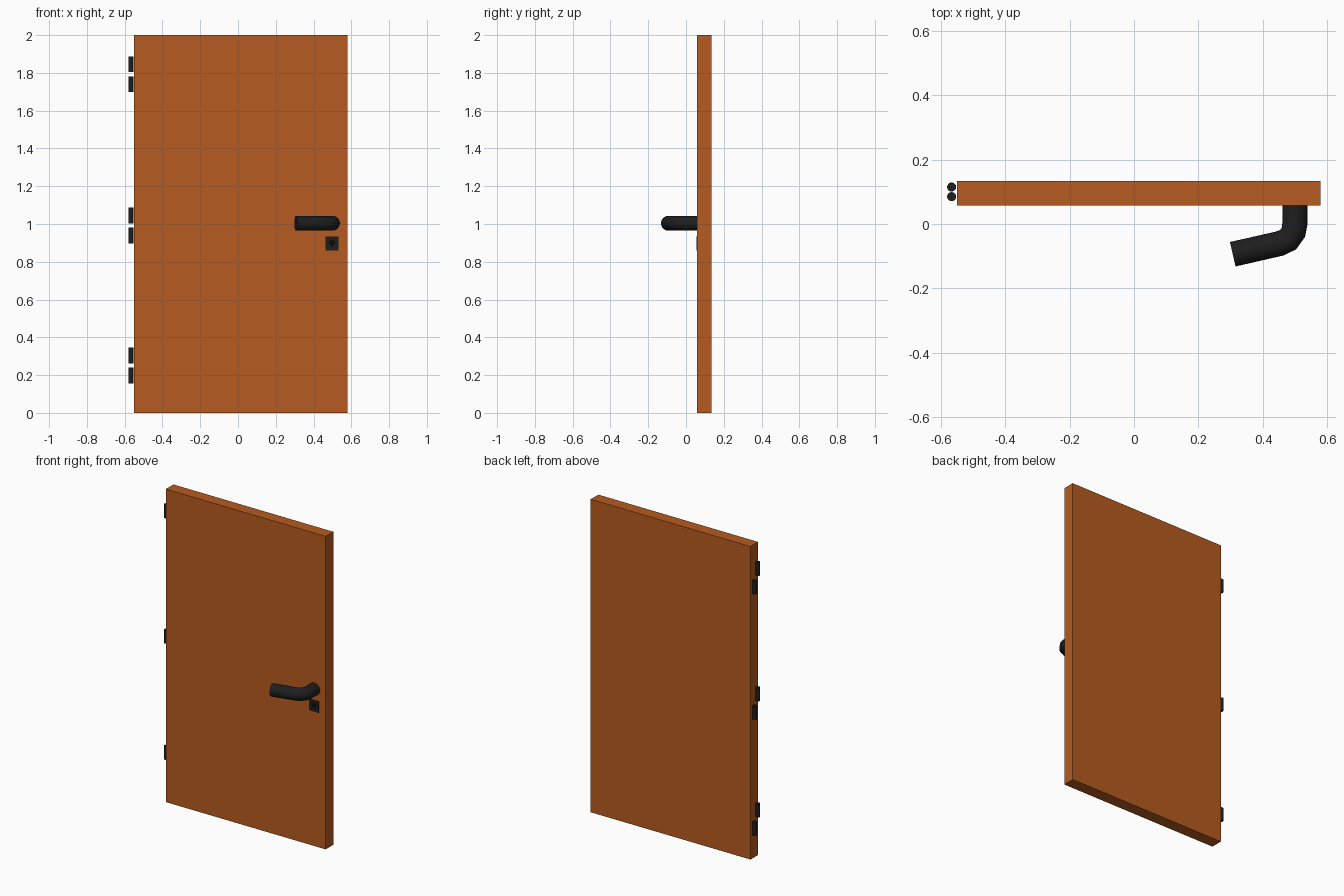
import bpy, bmesh, math
from mathutils import Vector

if "Cube" in bpy.data.objects:
    bpy.data.objects.remove(bpy.data.objects["Cube"])


def material(name, rgb):
    m = bpy.data.materials.new(name)
    m.diffuse_color = (*rgb, 1)
    m.use_nodes = True
    m.node_tree.nodes["Principled BSDF"].inputs["Base Color"].default_value = m.diffuse_color
    return m


wood = material("wood", (0.47, 0.105, 0.014))
black = material("black_metal", (0.013, 0.013, 0.013))
dark = material("keyhole_dark", (0.003, 0.003, 0.003))


def box(name, lo, hi, mat):
    lo, hi = Vector(lo), Vector(hi)
    bpy.ops.mesh.primitive_cube_add(size=1, location=(lo + hi) / 2)
    ob = bpy.context.object
    ob.name = name
    ob.scale = hi - lo
    bpy.ops.object.transform_apply(location=False, rotation=False, scale=True)
    ob.data.materials.append(mat)
    return ob


def smooth(ob, angle=35):
    bpy.ops.object.select_all(action='DESELECT')
    ob.select_set(True)
    bpy.context.view_layer.objects.active = ob
    bpy.ops.object.shade_smooth_by_angle(angle=math.radians(angle))


def tube(name, path, radius, sides, mat):
    # sweep a round section along a path lying in a horizontal plane
    pts = [Vector(p) for p in path]
    bm = bmesh.new()
    rings = []
    for i, p in enumerate(pts):
        a = (p - pts[max(i - 1, 0)]).normalized()
        b = (pts[min(i + 1, len(pts) - 1)] - p).normalized()
        t = (a + b).normalized()
        side = t.cross(Vector((0, 0, 1))).normalized()
        rings.append([bm.verts.new(p + side * radius * math.cos(k * math.tau / sides)
                                   + Vector((0, 0, radius * math.sin(k * math.tau / sides))))
                      for k in range(sides)])
    for r, s in zip(rings, rings[1:]):
        for k in range(sides):
            n = (k + 1) % sides
            bm.faces.new((r[k], r[n], s[n], s[k]))
    bm.faces.new(rings[0])
    bm.faces.new(rings[-1])
    bmesh.ops.recalc_face_normals(bm, faces=bm.faces)
    me = bpy.data.meshes.new(name)
    bm.to_mesh(me)
    bm.free()
    me.materials.append(mat)
    ob = bpy.data.objects.new(name, me)
    bpy.context.collection.objects.link(ob)
    smooth(ob)
    return ob


# Door leaf
FRONT = 0.057
box("door_leaf", (-0.55, FRONT, 0), (0.58, 0.134, 2), wood)

# Lever handle: stem, bend and grip in one sweep
tube("door_handle", [(0.5, 0.06, 1.004), (0.5, 0.0, 1.004), (0.496, -0.025, 1.004),
                     (0.479, -0.049, 1.004), (0.452, -0.061, 1.004),
                     (0.307, -0.094, 1.004)], 0.039, 32, black)

# Lock plate with keyhole
box("lock_plate", (0.462, FRONT - 0.002, 0.859), (0.532, FRONT + 0.002, 0.933), black)
prof = [(0.018 * math.cos(a), 0.006 + 0.012 * math.sin(a))
        for a in (math.pi * k / 8 for k in range(9))] + [(0, -0.021)]
bm = bmesh.new()
bm.faces.new([bm.verts.new((0.497 + x, FRONT - 0.0025, 0.897 + z)) for x, z in prof])
ext = bmesh.ops.extrude_face_region(bm, geom=bm.faces[:])
bmesh.ops.translate(bm, vec=(0, 0.0015, 0),
                    verts=[v for v in ext["geom"] if isinstance(v, bmesh.types.BMVert)])
bmesh.ops.recalc_face_normals(bm, faces=bm.faces)
me = bpy.data.meshes.new("keyhole")
bm.to_mesh(me)
bm.free()
me.materials.append(dark)
bpy.context.collection.objects.link(bpy.data.objects.new("keyhole", me))

# Three hinges, each a front upper and a rear lower barrel
for label, z in (("bottom", 0.25), ("middle", 0.992), ("top", 1.793)):
    for part, dz, y in (("upper", 0.053, 0.085), ("lower", -0.053, 0.115)):
        bpy.ops.mesh.primitive_cylinder_add(vertices=32, radius=0.014, depth=0.084,
                                            location=(-0.567, y, z + dz))
        ob = bpy.context.object
        ob.name = f"{label}_hinge_{part}_barrel"
        ob.data.materials.append(black)
        smooth(ob)
